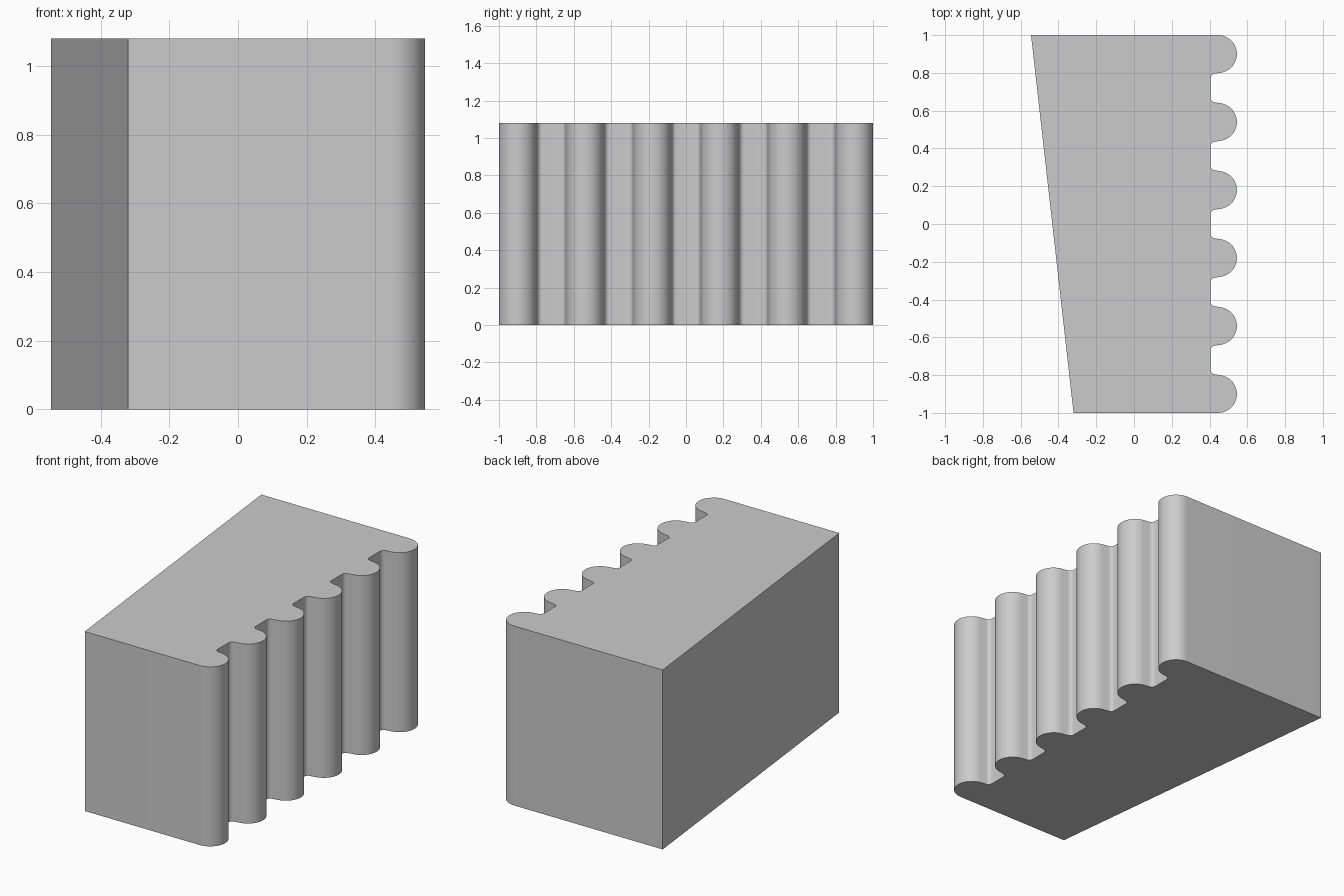
import bpy, bmesh
from math import sin, cos, tan, radians

cube = bpy.data.objects.get("Cube")
if cube:
    bpy.data.objects.remove(cube, do_unlink=True)

HEIGHT = 1.08
RIBS, PITCH = 6, 0.36
RIB_R, RIB_X = 0.1, 0.445
FILLET, VALLEY_X = 0.025, 0.405
SLOPE = 80            # rib arc ends here, leaving a slightly flared flank
STEPS = 12


def arc(cx, cy, r, start, end, steps):
    """Points along an arc, angles in degrees."""
    angles = [radians(start + (end - start) * i / steps) for i in range(steps + 1)]
    return [(cx + r * cos(a), cy + r * sin(a)) for a in angles]


def flank():
    """Upper half of one rib, from its tip to the valley, about y = 0."""
    points = arc(RIB_X, 0, RIB_R, 0, SLOPE, STEPS)
    x0, y0 = points[-1]
    fx = VALLEY_X + FILLET
    tx = fx - FILLET * cos(radians(SLOPE))
    ty = y0 + (x0 - tx) * tan(radians(90 - SLOPE))
    fy = ty + FILLET * sin(radians(SLOPE))
    return points + arc(fx, fy, FILLET, 180 + SLOPE, 180, STEPS // 2)


# Ribbed outline of the block, anticlockwise from the front
upper = flank()
lower = [(x, -y) for x, y in reversed(upper)]
end_cap = arc(RIB_X, 0, RIB_R, 0, 90, STEPS)
start_cap = [(x, -y) for x, y in reversed(end_cap)]

outline = [(-0.32, -1)]
for i in range(RIBS):
    cy = (i - (RIBS - 1) / 2) * PITCH
    first = start_cap if i == 0 else lower
    second = end_cap if i == RIBS - 1 else upper
    outline += [(x, y + cy) for x, y in first + second[1:]]
outline.append((-0.545, 1))

# Extrude the outline upwards
bm = bmesh.new()
base = bm.faces.new([bm.verts.new((x, y, 0)) for x, y in outline])
grown = bmesh.ops.extrude_face_region(bm, geom=[base], use_keep_orig=True)
top_verts = [g for g in grown["geom"] if isinstance(g, bmesh.types.BMVert)]
bmesh.ops.translate(bm, verts=top_verts, vec=(0, 0, HEIGHT))
bmesh.ops.recalc_face_normals(bm, faces=bm.faces)
mesh = bpy.data.meshes.new("ribbed_block")
bm.to_mesh(mesh)
bm.free()
block = bpy.data.objects.new("ribbed_block", mesh)
bpy.context.collection.objects.link(block)

# Plain grey
grey = bpy.data.materials.new("light_grey")
grey.use_nodes = True
colour = (0.6, 0.6, 0.6, 1)
grey.diffuse_color = colour
grey.node_tree.nodes["Principled BSDF"].inputs["Base Color"].default_value = colour
mesh.materials.append(grey)

# Smooth ribs, sharp corners
bpy.ops.object.select_all(action="DESELECT")
block.select_set(True)
bpy.context.view_layer.objects.active = block
bpy.ops.object.shade_smooth_by_angle(angle=radians(30))
